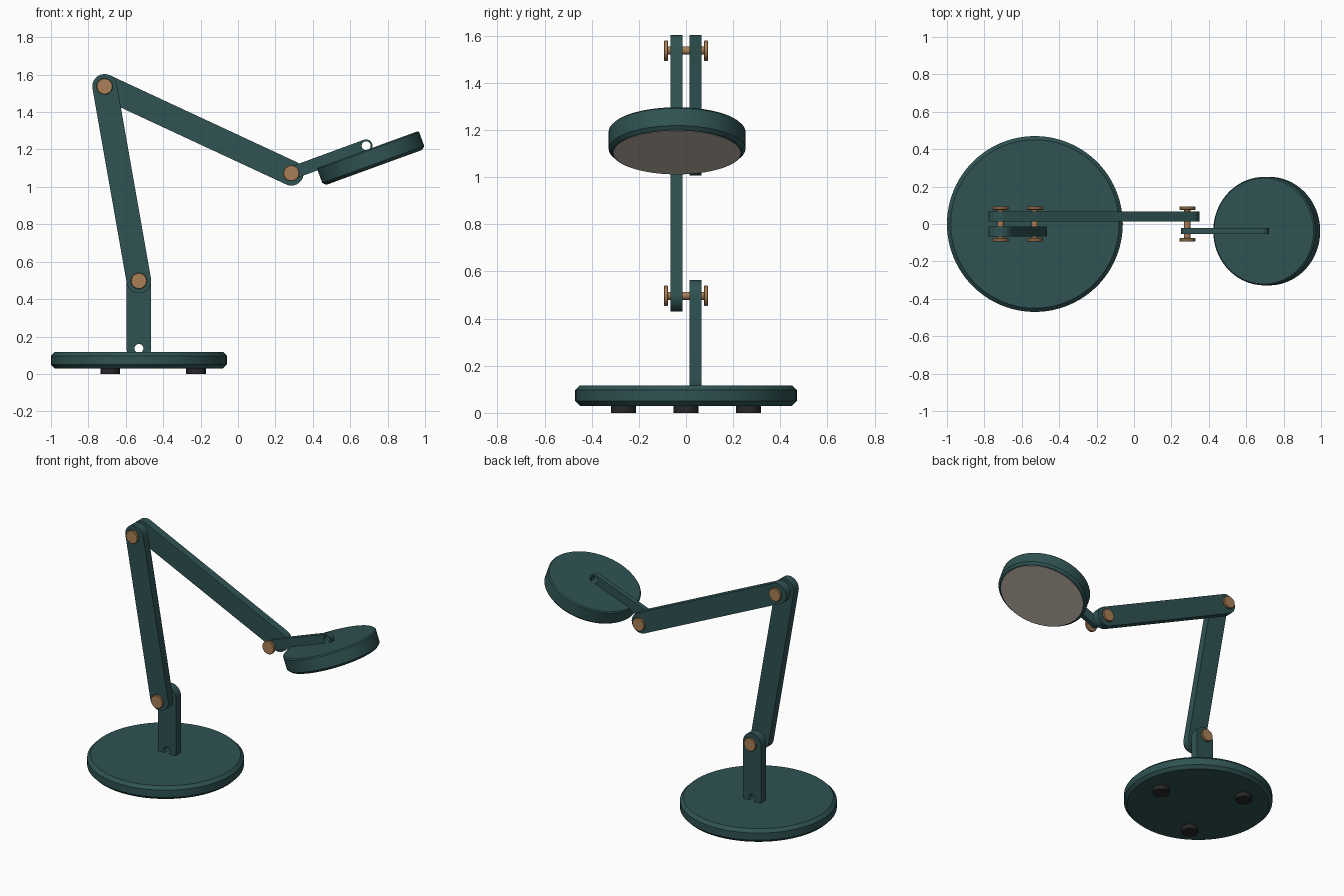
import bpy, bmesh, math
from mathutils import Matrix, Vector

if "Cube" in bpy.data.objects:
    bpy.data.objects.remove(bpy.data.objects["Cube"])


def material(name, rgb):
    m = bpy.data.materials.new(name)
    m.diffuse_color = (*rgb, 1)
    m.use_nodes = True
    m.node_tree.nodes["Principled BSDF"].inputs["Base Color"].default_value = m.diffuse_color
    return m


GREEN = material("dark teal paint", (0.029, 0.085, 0.085))
COPPER = material("copper", (0.40, 0.215, 0.095))
GLOW = material("warm diffuser", (0.58, 0.51, 0.43))
RUBBER = material("black rubber", (0.02, 0.02, 0.02))


def smooth(obj):
    bpy.ops.object.select_all(action='DESELECT')
    obj.select_set(True)
    bpy.context.view_layer.objects.active = obj
    bpy.ops.object.shade_smooth_by_angle(angle=math.radians(30))


def lathe(name, profile, mat, matrix, sides=64):
    """Closed solid of revolution from (radius, height) points, bottom to top."""
    bm = bmesh.new()
    rings = [[bm.verts.new((r * math.cos(math.tau * i / sides),
                            r * math.sin(math.tau * i / sides), z))
              for i in range(sides)] for r, z in profile]
    for a, b in zip(rings, rings[1:]):
        for i in range(sides):
            j = (i + 1) % sides
            bm.faces.new((a[i], a[j], b[j], b[i]))
    bm.faces.new(rings[0][::-1])
    bm.faces.new(rings[-1])
    me = bpy.data.meshes.new(name)
    bm.to_mesh(me)
    bm.free()
    me.materials.append(mat)
    obj = bpy.data.objects.new(name, me)
    bpy.context.collection.objects.link(obj)
    obj.matrix_world = matrix
    smooth(obj)
    return obj


def bar(name, p, q, radius, y, thick, hole=0.024):
    """Round-ended flat bar from p to q in the xz plane, holed at both ends."""
    p, q = Vector(p), Vector(q)
    d = q - p
    ang = math.atan2(d.y, d.x)

    def arc(c, r, start, sweep, n):
        return [(c.x + r * math.cos(start + sweep * i / n),
                 c.y + r * math.sin(start + sweep * i / n)) for i in range(n + 1)]

    half = math.pi / 2
    loops = [arc(q, radius, ang - half, math.pi, 20) + arc(p, radius, ang + half, math.pi, 20)]
    loops += [arc(c, hole, 0, math.tau, 24)[:-1] for c in (p, q)]
    cu = bpy.data.curves.new(name, 'CURVE')
    cu.dimensions = '2D'
    cu.fill_mode = 'BOTH'
    cu.extrude = thick / 2
    for pts in loops:
        s = cu.splines.new('POLY')
        s.points.add(len(pts) - 1)
        for sp, (x, z) in zip(s.points, pts):
            sp.co = (x, z, 0, 1)
        s.use_cyclic_u = True
    cu.materials.append(GREEN)
    obj = bpy.data.objects.new(name, cu)
    bpy.context.collection.objects.link(obj)
    obj.rotation_euler.x = half
    obj.location.y = y
    bpy.ops.object.select_all(action='DESELECT')
    obj.select_set(True)
    bpy.context.view_layer.objects.active = obj
    bpy.ops.object.convert(target='MESH')
    obj = bpy.context.object
    smooth(obj)
    return obj


# Joint centres (x, z)
FOOT, ELBOW_LOW = (-0.53, 0.136), (-0.53, 0.497)
ELBOW_TOP, WRIST, HEAD = (-0.713, 1.537), (0.285, 1.073), (0.685, 1.22)

# Weighted base with chamfered rims and three rubber feet
lathe("base", [(0.45, 0.03), (0.47, 0.05), (0.47, 0.097), (0.45, 0.117)],
      GREEN, Matrix.Translation((-0.53, 0, 0)), 96)
for i in range(3):
    a = math.tau * i / 3
    lathe("rubber_foot", [(0.053, 0), (0.053, 0.035)], RUBBER,
          Matrix.Translation((-0.53 + 0.306 * math.cos(a), 0.306 * math.sin(a), 0)), 32)

# Post and arms
bar("post", FOOT, ELBOW_LOW, 0.066, 0.04, 0.052)
bar("lower_arm", ELBOW_LOW, ELBOW_TOP, 0.066, -0.04, 0.052)
bar("upper_arm", ELBOW_TOP, WRIST, 0.066, 0.04, 0.052)
bar("head_arm", WRIST, HEAD, 0.034, -0.037, 0.032)

# Copper pins: flat heads on a thin shaft, lying along y
pin = [(0.040, -0.094), (0.043, -0.091), (0.043, -0.079), (0.040, -0.076), (0.017, -0.076),
       (0.017, 0.076), (0.040, 0.076), (0.043, 0.079), (0.043, 0.091), (0.040, 0.094)]
for name, (x, z) in (("lower_pin", ELBOW_LOW), ("upper_pin", ELBOW_TOP), ("head_pin", WRIST)):
    lathe(name, pin, COPPER,
          Matrix.Translation((x, 0, z)) @ Matrix.Rotation(math.pi / 2, 4, 'X'), 32)

# Tilted lamp head with a flush diffuser underneath
tilt = Matrix.Translation((0.711, -0.038, 1.153)) @ Matrix.Rotation(math.radians(-20), 4, 'Y')
lathe("lamp_head", [(0.275, -0.05), (0.29, -0.035), (0.29, 0.043), (0.283, 0.05)],
      GREEN, tilt, 96)
lathe("diffuser", [(0.269, -0.052), (0.269, -0.045)], GLOW, tilt, 96)
